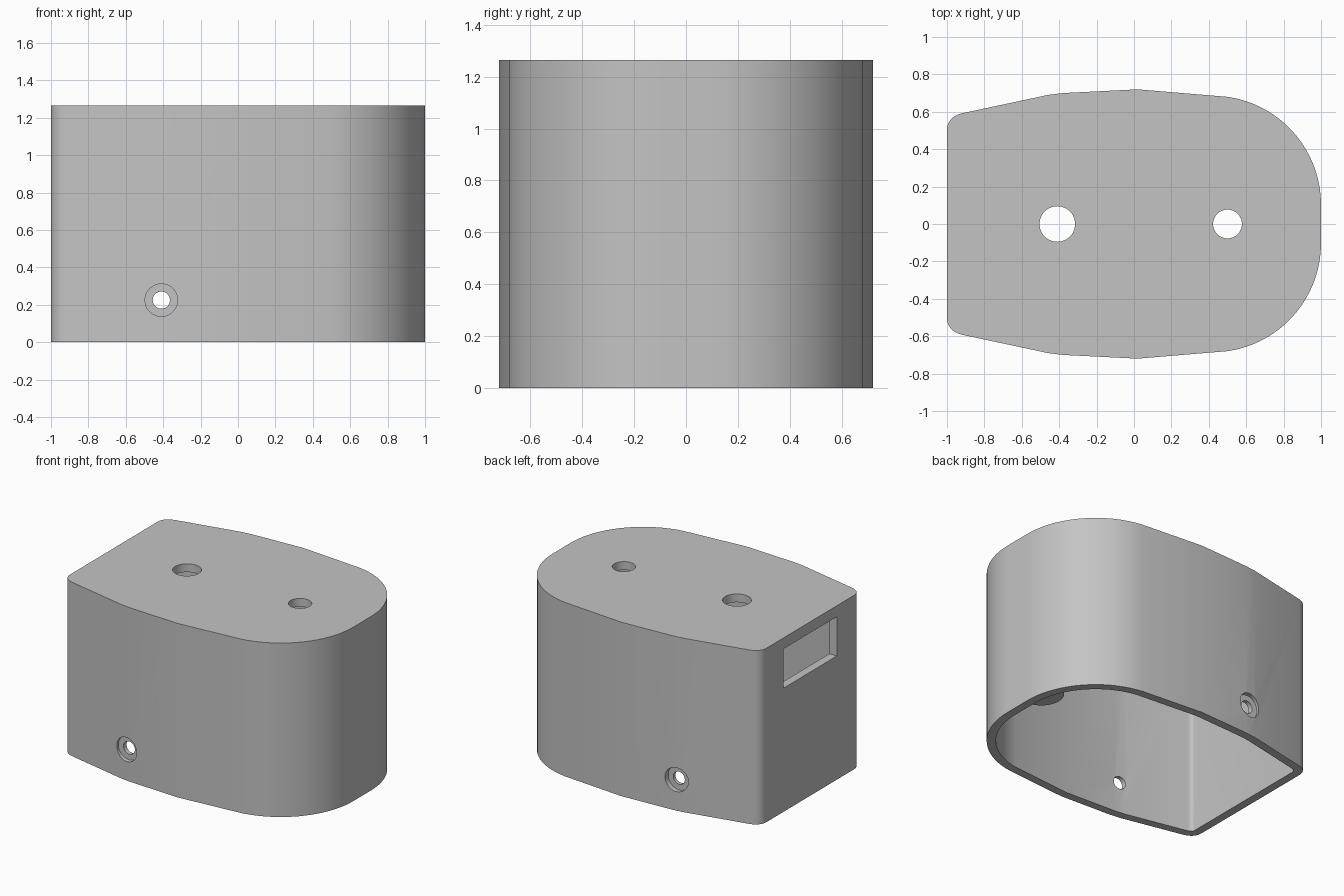
import bpy, bmesh, math
from mathutils import Vector
from mathutils.geometry import interpolate_bezier

HEIGHT, WALL = 1.265, 0.06

if "Cube" in bpy.data.objects:
    bpy.data.objects.remove(bpy.data.objects["Cube"], do_unlink=True)

grey = bpy.data.materials.new("plain_grey")
grey.use_nodes = True
grey.diffuse_color = (0.55, 0.55, 0.55, 1)
grey.node_tree.nodes["Principled BSDF"].inputs["Base Color"].default_value = (0.55, 0.55, 0.55, 1)


def curve(a, b, c, d, n):
    return [p.to_2d() for p in interpolate_bezier(*[Vector((*q, 0)) for q in (a, b, c, d)], n)]


def outline():
    """Counter-clockwise housing outline, mirrored front to back."""
    half = curve((1, 0.1), (1, 0.4), (0.78, 0.64), (0.5, 0.68), 20)
    half += [Vector((0.02, 0.72)), Vector((-0.38, 0.70)), Vector((-0.46, 0.69))]
    half += curve((-0.92, 0.592), (-0.97, 0.58), (-1, 0.55), (-1, 0.5), 8)
    return half + [Vector((p.x, -p.y)) for p in reversed(half)]


def inset(points, dist):
    """Move every side of the outline inward by dist."""
    result = []
    for i, p in enumerate(points):
        e1 = (p - points[i - 1]).normalized()
        e2 = (points[(i + 1) % len(points)] - p).normalized()
        n1, n2 = Vector((-e1.y, e1.x)), Vector((-e2.y, e2.x))
        result.append(p + (n1 + n2) * dist / (1 + n1.dot(n2)))
    return result


def prism(name, points, z0, z1):
    bm = bmesh.new()
    base = bm.faces.new([bm.verts.new((p.x, p.y, z0)) for p in points])
    top = bmesh.ops.extrude_face_region(bm, geom=[base])["geom"]
    verts = [v for v in top if isinstance(v, bmesh.types.BMVert)]
    bmesh.ops.translate(bm, verts=verts, vec=(0, 0, z1 - z0))
    bmesh.ops.recalc_face_normals(bm, faces=bm.faces)
    mesh = bpy.data.meshes.new(name)
    bm.to_mesh(mesh)
    bm.free()
    obj = bpy.data.objects.new(name, mesh)
    bpy.context.collection.objects.link(obj)
    return obj


def cylinder(name, radius, depth, loc, along_y=False):
    bpy.ops.mesh.primitive_cylinder_add(vertices=48, radius=radius, depth=depth, location=loc,
                                        rotation=(math.pi / 2 if along_y else 0, 0, 0))
    bpy.context.object.name = name
    return bpy.context.object


def select(obj):
    bpy.ops.object.select_all(action="DESELECT")
    obj.select_set(True)
    bpy.context.view_layer.objects.active = obj


def cut(obj, cutter):
    cutter.hide_render = True
    mod = obj.modifiers.new("cut", "BOOLEAN")
    mod.operation, mod.solver, mod.object = "DIFFERENCE", "EXACT", cutter
    select(obj)
    bpy.ops.object.modifier_apply(modifier=mod.name)
    bpy.data.objects.remove(cutter, do_unlink=True)


def finish(obj):
    obj.data.materials.clear()
    obj.data.materials.append(grey)
    select(obj)
    bpy.ops.object.shade_smooth_by_angle(angle=math.radians(25))


# Hollow housing, open underneath
housing = prism("housing", outline(), 0, HEIGHT)
cut(housing, prism("cavity", inset(outline(), WALL), -0.2, HEIGHT - WALL))

# Two round holes through the top
for x, radius in ((-0.41, 0.095), (0.5, 0.077)):
    cut(housing, cylinder("top_hole", radius, 0.3, (x, 0, HEIGHT)))

# Counterbored screw holes in the front and back walls
for side in (-1, 1):
    cut(housing, cylinder("counterbore", 0.087, 0.2, (-0.41, side * 0.765, 0.225), True))
    cut(housing, cylinder("screw_hole", 0.046, 0.4, (-0.41, side * 0.7, 0.225), True))

# Rectangular window in the flat end
bpy.ops.mesh.primitive_cube_add(size=1, location=(-1, 0, 1.042))
window = bpy.context.object
window.name = "window_cutter"
window.scale = (0.3, 0.612, 0.285)
cut(housing, window)
finish(housing)

# Screw post inside the rounded end, with a blind hole
post = cylinder("screw_post", 0.15, HEIGHT - 0.2, (0.795, 0, 0.17 + (HEIGHT - 0.2) / 2))
cut(post, cylinder("post_hole", 0.042, 0.8, (0.785, 0, 0.17)))
finish(post)
